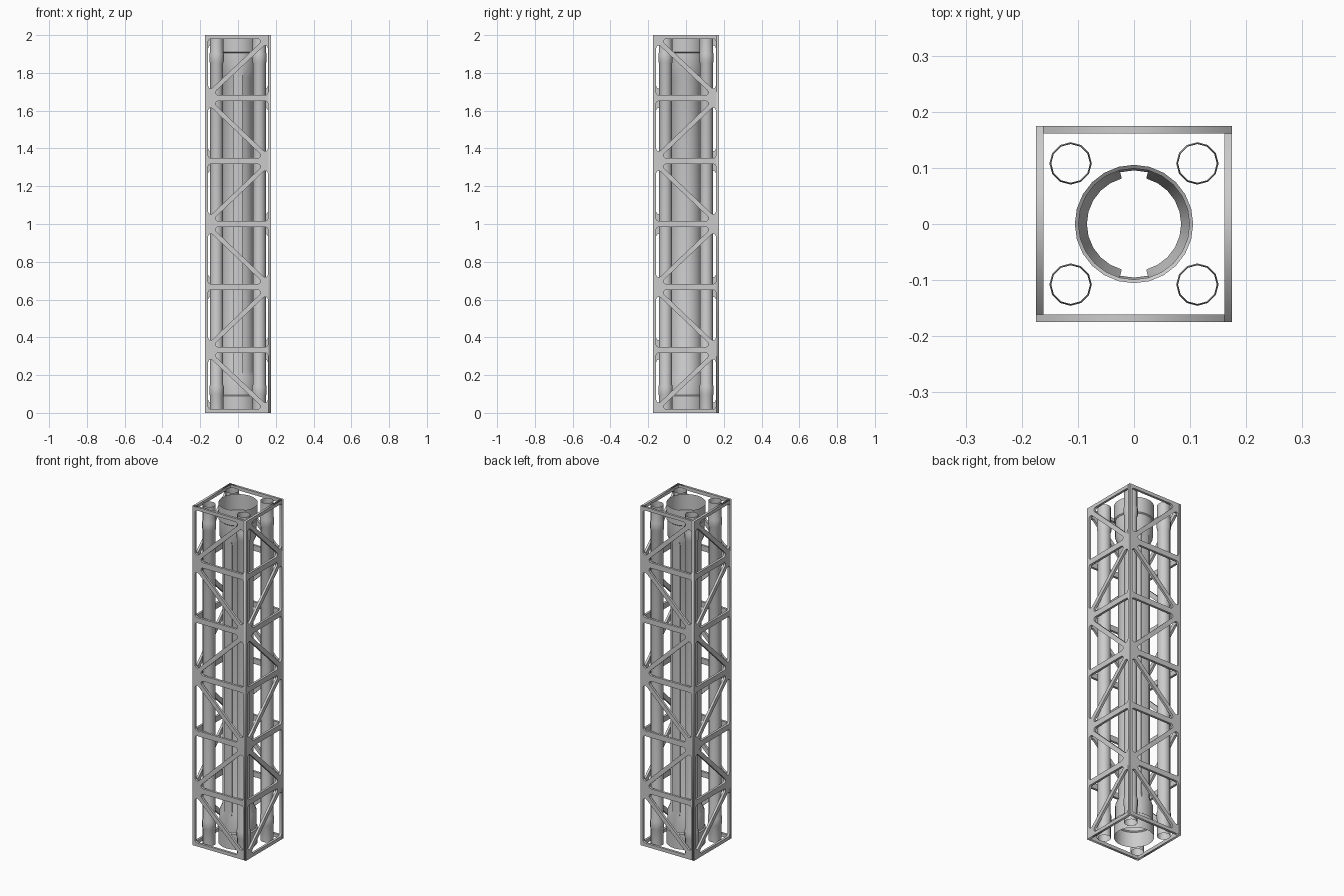
import bpy, bmesh
from math import sin, cos, radians, pi, tan
from mathutils import Vector, Matrix

if "Cube" in bpy.data.objects:
    bpy.data.objects.remove(bpy.data.objects["Cube"])

H, W, T = 2.0, 0.175, 0.0135      # height, half width, wall thickness
BAYS = 6


def mesh_object(name, bm, smooth=None):
    bmesh.ops.remove_doubles(bm, verts=bm.verts, dist=1e-5)
    bmesh.ops.recalc_face_normals(bm, faces=bm.faces)
    me = bpy.data.meshes.new(name)
    bm.to_mesh(me)
    bm.free()
    ob = bpy.data.objects.new(name, me)
    bpy.context.collection.objects.link(ob)
    if smooth:
        bpy.ops.object.select_all(action='DESELECT')
        ob.select_set(True)
        bpy.context.view_layer.objects.active = ob
        bpy.ops.object.shade_smooth_by_angle(angle=radians(smooth))
    return ob


def rounded(pts, r=0.014, seg=5):
    """Polygon with filleted corners."""
    out = []
    for i, p in enumerate(pts):
        p = Vector(p)
        a = (Vector(pts[i - 1]) - p).normalized()
        b = (Vector(pts[(i + 1) % len(pts)]) - p).normalized()
        half = a.angle(b) / 2
        c = p + (a + b).normalized() * (r / sin(half))
        s = p + a * (r / tan(half)) - c
        e = p + b * (r / tan(half)) - c
        for k in range(seg + 1):
            t = k / seg
            w = pi - 2 * half
            out.append(c + (s * sin((1 - t) * w) + e * sin(t * w)) / sin(w))
    return out


# Lattice wall: filled outline with two rounded triangular holes per bay
def panel(name, flip, turn):
    cu = bpy.data.curves.new(name + "_outline", 'CURVE')
    cu.dimensions, cu.fill_mode, cu.extrude = '2D', 'BOTH', T / 2

    def loop(pts):
        sp = cu.splines.new('POLY')
        sp.points.add(len(pts) - 1)
        for q, p in zip(sp.points, pts):
            q.co = (p[0], p[1], 0, 1)
        sp.use_cyclic_u = True

    loop([(-W, 0), (W - T, 0), (W - T, H), (-W, H)])
    w, h = 0.158, 0.0125
    for i in range(BAYS):
        z0 = i * H / BAYS + (0.02 if i == 0 else 0.016)
        z1 = (i + 1) * H / BAYS - (0.02 if i == BAYS - 1 else 0.016)
        diag = ((2 * w) ** 2 + (z1 - z0) ** 2) ** 0.5
        dx, dz = h * diag / (z1 - z0), h * diag / (2 * w)
        s = (1 if i % 2 == 0 else -1) * flip
        loop(rounded([(-w * s, z0), (-w * s, z1 - dz), ((w - dx) * s, z0)]))
        loop(rounded([(w * s, z1), (w * s, z0 + dz), ((-w + dx) * s, z1)]))
    tmp = bpy.data.objects.new(name + "_outline", cu)
    bpy.context.collection.objects.link(tmp)
    bpy.context.view_layer.update()
    ev = tmp.evaluated_get(bpy.context.evaluated_depsgraph_get())
    me = bpy.data.meshes.new_from_object(ev)
    bpy.data.objects.remove(tmp)
    bm = bmesh.new()
    bm.from_mesh(me)
    bm.transform(Matrix.Rotation(turn, 4, 'Z')
                 @ Matrix.Translation((0, -W + T / 2, 0))
                 @ Matrix.Rotation(pi / 2, 4, 'X'))
    mesh_object(name, bm)


for k, n in enumerate(["front", "right", "back", "left"]):
    panel(n + "_lattice_wall", 1 if k % 2 == 0 else -1, k * pi / 2)


# Open tube skinned over (z, radius, rib radius) rings, mirrored to the lower end
def tube(name, top, angles, centre, smooth):
    rings = [(H - z, r, q) for z, r, q in top] + top[::-1]
    bm = bmesh.new()
    rows = []
    for z, r, q in rings:
        rows.append([bm.verts.new((centre[0] + (q if rib else r) * cos(radians(a)),
                                   centre[1] + (q if rib else r) * sin(radians(a)), z))
                     for a, rib in angles])
    n = len(angles)
    for lo, hi in zip(rows, rows[1:]):
        for i in range(n):
            j = (i + 1) % n
            bm.faces.new((lo[i], lo[j], hi[j], hi[i]))
    mesh_object(name, bm, smooth)


# Central guide tube with stepped end sockets and two raised ribs at front and back
angles = []
for base in (0, 180):
    for a in range(0, 180, 15):
        if a == 75:
            angles += [(base + a, False), (base + a, True)]
        elif a == 105:
            angles += [(base + a, True), (base + a, False)]
        else:
            angles.append((base + a, a == 90))
tube("central_tube", [
    (2.0, 0.1055, 0.1055), (1.91, 0.1055, 0.1055), (1.905, 0.099, 0.099),
    (1.81, 0.099, 0.099), (1.775, 0.084, 0.0955)], angles, (0, 0), 35)

# Four thin corner pipes with coupling rings
ring12 = [(a, False) for a in range(0, 360, 30)]
for sx, nx in ((-1, "left"), (1, "right")):
    for sy, ny in ((-1, "front"), (1, "back")):
        tube(f"{ny}_{nx}_pipe", [
            (2.0, 0.0355, 0), (1.908, 0.0355, 0), (1.9, 0.0378, 0),
            (1.86, 0.0378, 0), (1.85, 0.0345, 0)],
            ring12, (sx * 0.113, sy * 0.108), 35)
